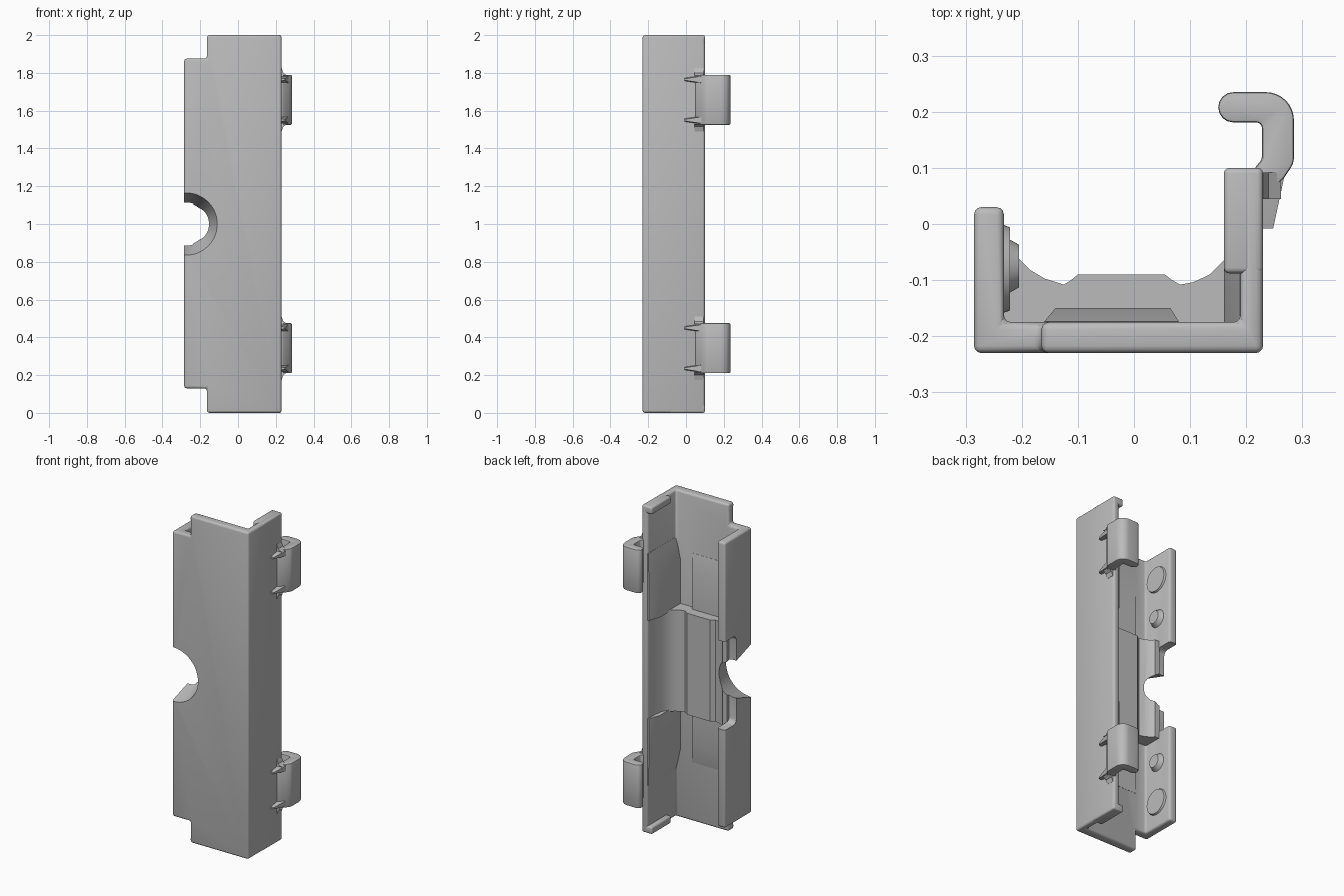
import bpy, bmesh, math
from mathutils import Matrix

cube = bpy.data.objects.get("Cube")
if cube:
    bpy.data.objects.remove(cube, do_unlink=True)

grey = bpy.data.materials.new("plain_grey")
grey.use_nodes = True
grey.diffuse_color = (0.5, 0.5, 0.5, 1)
grey.node_tree.nodes["Principled BSDF"].inputs["Base Color"].default_value = (0.5, 0.5, 0.5, 1)


def finish(name, bm):
    bmesh.ops.recalc_face_normals(bm, faces=bm.faces)
    mesh = bpy.data.meshes.new(name)
    bm.to_mesh(mesh)
    bm.free()
    mesh.materials.append(grey)
    obj = bpy.data.objects.new(name, mesh)
    bpy.context.collection.objects.link(obj)
    return obj


def loft(name, sections):
    """Skin matching xy outlines, each placed at its own z."""
    bm = bmesh.new()
    rings = [[bm.verts.new((x, y, z)) for x, y in pts] for pts, z in sections]
    bm.faces.new(rings[0])
    bm.faces.new(rings[-1])
    n = len(rings[0])
    for a, b in zip(rings, rings[1:]):
        for i in range(n):
            j = (i + 1) % n
            bm.faces.new((a[i], a[j], b[j], b[i]))
    return finish(name, bm)


def rect(x0, x1, y0, y1):
    return [(x0, y0), (x1, y0), (x1, y1), (x0, y1)]


def box(name, x0, x1, y0, y1, z0, z1):
    return loft(name, [(rect(x0, x1, y0, y1), z0), (rect(x0, x1, y0, y1), z1)])


def cone(name, r1, r2, depth, loc, axis):
    bm = bmesh.new()
    bmesh.ops.create_cone(bm, cap_ends=True, segments=48, radius1=r1, radius2=r2, depth=depth)
    turn = Matrix.Rotation(math.pi / 2, 4, 'Y') if axis == 'x' else Matrix.Rotation(-math.pi / 2, 4, 'X')
    bmesh.ops.transform(bm, matrix=Matrix.Translation(loc) @ turn, verts=bm.verts)
    return finish(name, bm)


def activate(obj):
    bpy.ops.object.select_all(action='DESELECT')
    obj.select_set(True)
    bpy.context.view_layer.objects.active = obj


def cut(obj, cutter):
    activate(obj)
    mod = obj.modifiers.new("cut", 'BOOLEAN')
    mod.operation, mod.solver, mod.object = 'DIFFERENCE', 'EXACT', cutter
    bpy.ops.object.modifier_apply(modifier=mod.name)


def bevel(obj, width, segments=3):
    activate(obj)
    mod = obj.modifiers.new("round", 'BEVEL')
    mod.width, mod.segments, mod.limit_method = width, segments, 'ANGLE'
    mod.angle_limit = math.radians(40)
    bpy.ops.object.modifier_apply(modifier=mod.name)


def arc(cx, cy, r, a0, a1, n=8):
    return [(cx + r * math.cos(math.radians(a0 + (a1 - a0) * i / n)),
             cy + r * math.sin(math.radians(a0 + (a1 - a0) * i / n))) for i in range(n + 1)]


# Channel shell: front plate with a short and a tall side wall
channel = [(-.285, -.23), (.23, -.23), (.23, .1), (.19, .1), (.19, -.175),
           (-.232, -.175), (-.232, .03), (-.285, .03)]
shell = loft("channel_shell", [(channel, 0), (channel, 2)])
cutters = [box("corner_cutter_top", -.4, -.165, -.4, .2, 1.875, 2.2),
           box("corner_cutter_bottom", -.4, -.165, -.4, .2, -.2, .13)]
for c in cutters:
    cut(shell, c)
bevel(shell, .013)
recess = box("wall_recess_cutter", -.4, -.21, -.08, .2, .73, 1.27)
bevel(recess, .03, 4)
notch = cone("notch_cutter", .172, .105, .2, (-.275, -.15, 1), 'y')
cut(shell, recess)
cut(shell, notch)

# Central cradle across the channel
cradle_top = [(.2, .06), (.19, .03), (.182, -.025), (.16, -.065), (.135, -.09), (.105, -.104),
              (.082, -.108), (.068, -.1), (.055, -.09), (-.1, -.09), (-.112, -.1),
              (-.125, -.108), (-.16, -.097), (-.185, -.082), (-.205, -.062), (-.235, -.062)]
cradle_outline = cradle_top + [(-.25, -.19), (.2, -.19)]
cradle = loft("central_cradle", [(cradle_outline, .69), (cradle_outline, 1.31)])
through = cone("notch_tail_cutter", .105, .105, .2, (-.275, .04, 1), 'y')
cut(cradle, notch)
cut(cradle, through)

for c in cutters + [recess, notch, through]:
    bpy.data.objects.remove(c, do_unlink=True)

# Hook outline, seen along the channel
hook = ([(.22, .05), (.235, .05), (.268, .083)] + arc(.245, .12, .04, -25, 0, 4)
        + arc(.235, .185, .05, 0, 90) + arc(.177, .208, .027, 90, 270)
        + arc(.218, .171, .01, 90, 0, 4) + [(.228, .115), (.215, .1)])

for side, flip in (("upper", lambda z: z), ("lower", lambda z: 2 - z)):
    # End lip on the tall wall
    a, b = sorted((flip(1.955), flip(2)))
    bevel(box(side + "_end_lip", .16, .23, -.088, .1, a, b), .01)

    # Ramped pad on the tall wall
    full = [(.2, -.18), (.16, -.18), (.16, .02), (.185, .095), (.2, .095)]
    thin = [(.2, -.18), (.189, -.18), (.189, .02), (.189, .095), (.2, .095)]
    loft(side + "_wall_pad", [(thin, flip(1.71)), (full, flip(1.58)), (full, flip(1.3))])

    # Ramped pad on the front plate
    full = [(-.16, -.18), (.08, -.18), (.065, -.15), (-.14, -.15)]
    thin = [(-.16, -.18), (.08, -.18), (.08, -.174), (-.16, -.174)]
    loft(side + "_plate_pad", [(thin, flip(1.64)), (full, flip(1.52)), (full, flip(1.3))])

    # Round boss and shallow disc inside the short wall
    cone(side + "_boss", .055, .038, .03, (-.22, -.075, flip(1.46)), 'x')
    cone(side + "_disc", .08, .074, .016, (-.229, -.08, flip(1.71)), 'x')

    # Clip hook
    bevel(loft(side + "_hook", [(hook, flip(1.525)), (hook, flip(1.79))]), .005, 2)

    # Hook ribs and flared root
    for label, z, out in (("outer", 1.765, 1), ("inner", 1.55, -1)):
        bm = bmesh.new()
        pts = [(x, y, flip(z + s * w)) for x, y, w in
               ((.225, -.008, .008), (.248, -.008, .004), (.268, .085, .018), (.225, .085, .022))
               for s in (-1, 1)]
        bmesh.ops.convex_hull(bm, input=[bm.verts.new(p) for p in pts])
        finish(side + "_" + label + "_rib", bm)
        edge = 1.79 if out > 0 else 1.525
        wide, mid, slim = (rect(.22, x, .045, .092) for x in (.262, .24, .231))
        loft(side + "_" + label + "_flare",
             [(wide, flip(edge - out * .005)), (mid, flip(edge + out * .01)),
              (slim, flip(edge + out * .035))])

for obj in bpy.context.scene.objects:
    if obj.type == 'MESH':
        activate(obj)
        bpy.ops.object.shade_smooth_by_angle(angle=math.radians(35))
